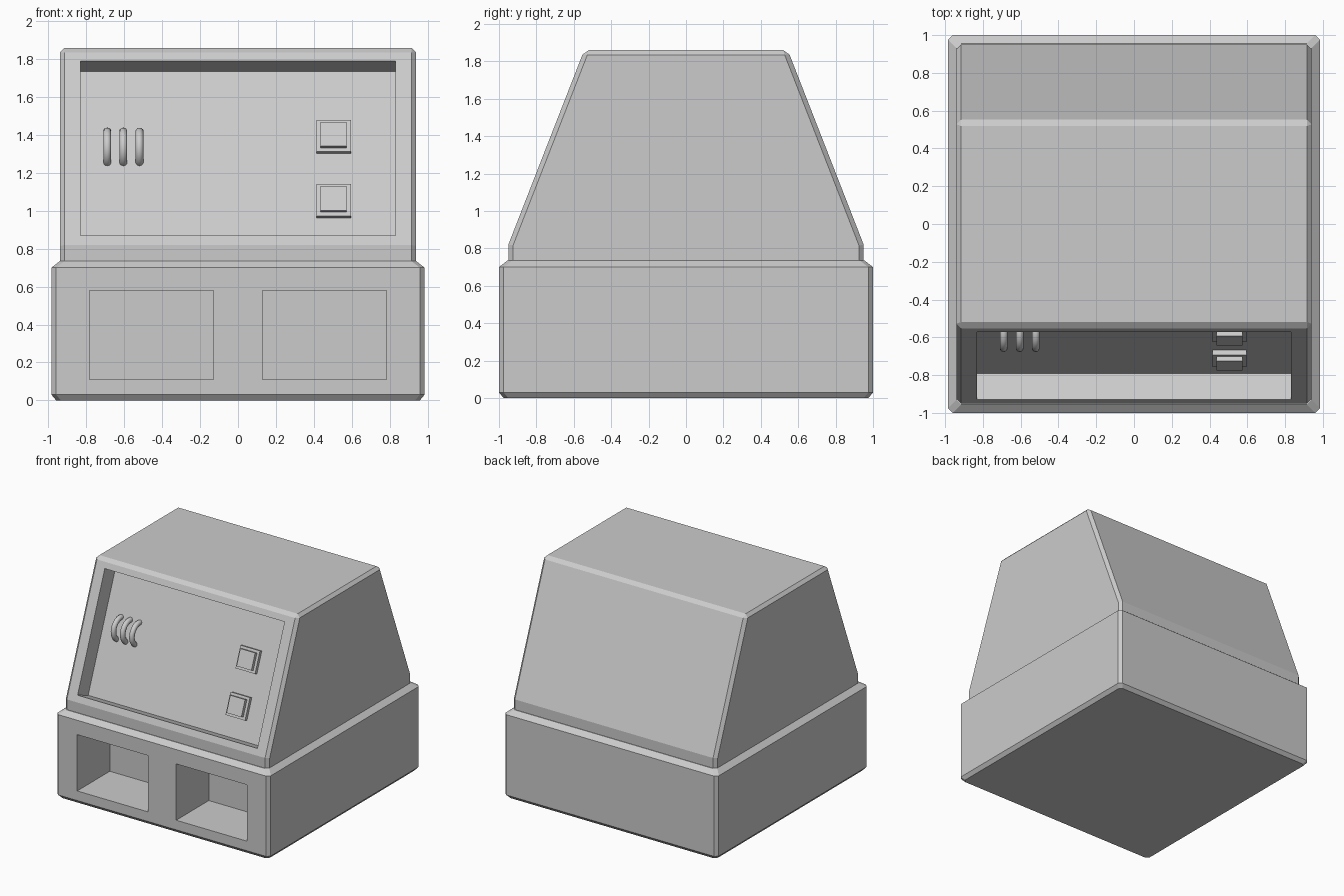
import bpy, bmesh, math
from mathutils import Matrix, Vector

cube = bpy.data.objects.get("Cube")
if cube:
    bpy.data.objects.remove(cube, do_unlink=True)

GREY = (0.6, 0.6, 0.6, 1)
grey = bpy.data.materials.new("light grey")
grey.use_nodes = True
grey.diffuse_color = GREY
grey.node_tree.nodes["Principled BSDF"].inputs["Base Color"].default_value = GREY

# Frame of the sloped control panel: X right, Y up the slope, Z outward
RUN = 0.39
PANEL = Matrix.Translation((0, -0.611, 1.2755)) @ Matrix.Rotation(math.atan2(1, RUN), 4, 'X')


def finish(name, bm):
    bmesh.ops.recalc_face_normals(bm, faces=bm.faces)
    mesh = bpy.data.meshes.new(name)
    bm.to_mesh(mesh)
    bm.free()
    mesh.materials.append(grey)
    ob = bpy.data.objects.new(name, mesh)
    bpy.context.collection.objects.link(ob)
    return ob


def box(name, size, centre, frame=Matrix()):
    bm = bmesh.new()
    bmesh.ops.create_cube(bm, size=1)
    m = frame @ Matrix.Translation(centre) @ Matrix.Diagonal((*size, 1))
    bmesh.ops.transform(bm, matrix=m, verts=bm.verts)
    return finish(name, bm)


def loft(name, rings):
    bm = bmesh.new()
    loops = [[bm.verts.new(p) for p in ring] for ring in rings]
    n = len(loops[0])
    for a, b in zip(loops, loops[1:]):
        for i in range(n):
            j = (i + 1) % n
            bm.faces.new((a[i], a[j], b[j], b[i]))
    bm.faces.new(loops[0])
    bm.faces.new(loops[-1])
    return finish(name, bm)


def apply(ob, kind, **settings):
    mod = ob.modifiers.new(kind.title(), kind)
    for key, value in settings.items():
        setattr(mod, key, value)
    bpy.context.view_layer.objects.active = ob
    bpy.ops.object.modifier_apply(modifier=mod.name)


def cut(ob, cutter):
    apply(ob, 'BOOLEAN', operation='DIFFERENCE', solver='EXACT', object=cutter)
    bpy.data.objects.remove(cutter, do_unlink=True)


def corner_ring(z, inset, c=0.025):
    x, y = 0.985 - inset, 1 - inset
    return [(x, c - y, z), (x, y - c, z), (x - c, y, z), (c - x, y, z),
            (-x, y - c, z), (-x, c - y, z), (c - x, -y, z), (x - c, -y, z)]


# Base with chamfered edges and two open front compartments
base = loft("base", [corner_ring(z, i) for z, i in
                     ((0, 0.025), (0.03, 0), (0.70, 0), (0.735, 0.045))])
for side in (-1, 1):
    cut(base, box("compartment_cutter", (0.655, 0.6, 0.47), (side * 0.457, -0.87, 0.345)))

# Tapered upper housing, bevelled, with a recess sunk square to the front slope
top = 0.95 - 1.04 * RUN
profile = [(-0.95, 0.70), (0.95, 0.70), (0.95, 0.82), (top, 1.86), (-top, 1.86), (-0.95, 0.82)]
housing = loft("housing", [[(x, y, z) for y, z in profile] for x in (-0.94, 0.94)])
apply(housing, 'BEVEL', width=0.025, segments=1, limit_method='ANGLE')
cut(housing, box("recess_cutter", (1.66, 0.987, 0.4), (0, 0, 0.2), PANEL))

# Two square push buttons on mounting plates
for label, v in (("upper", 0.119), ("lower", -0.245)):
    box(label + "_button_plate", (0.18, 0.18, 0.04), (0.505, v, 0.007), PANEL)
    box(label + "_button", (0.137, 0.137, 0.04), (0.505, v, 0.034), PANEL)

# Three rounded ribs, tori standing half out of the panel
for i in range(3):
    bpy.ops.mesh.primitive_torus_add(major_radius=0.088, minor_radius=0.021,
                                     major_segments=40, minor_segments=14)
    rib = bpy.context.object
    rib.name = f"rib_{i + 1}"
    rib.data.transform(PANEL @ Matrix.Translation((-0.69 + 0.085 * i, 0.066, -0.02))
                       @ Matrix.Rotation(math.pi / 2, 4, 'Y'))
    rib.location = Vector()
    rib.data.materials.append(grey)
    bpy.ops.object.shade_smooth()
